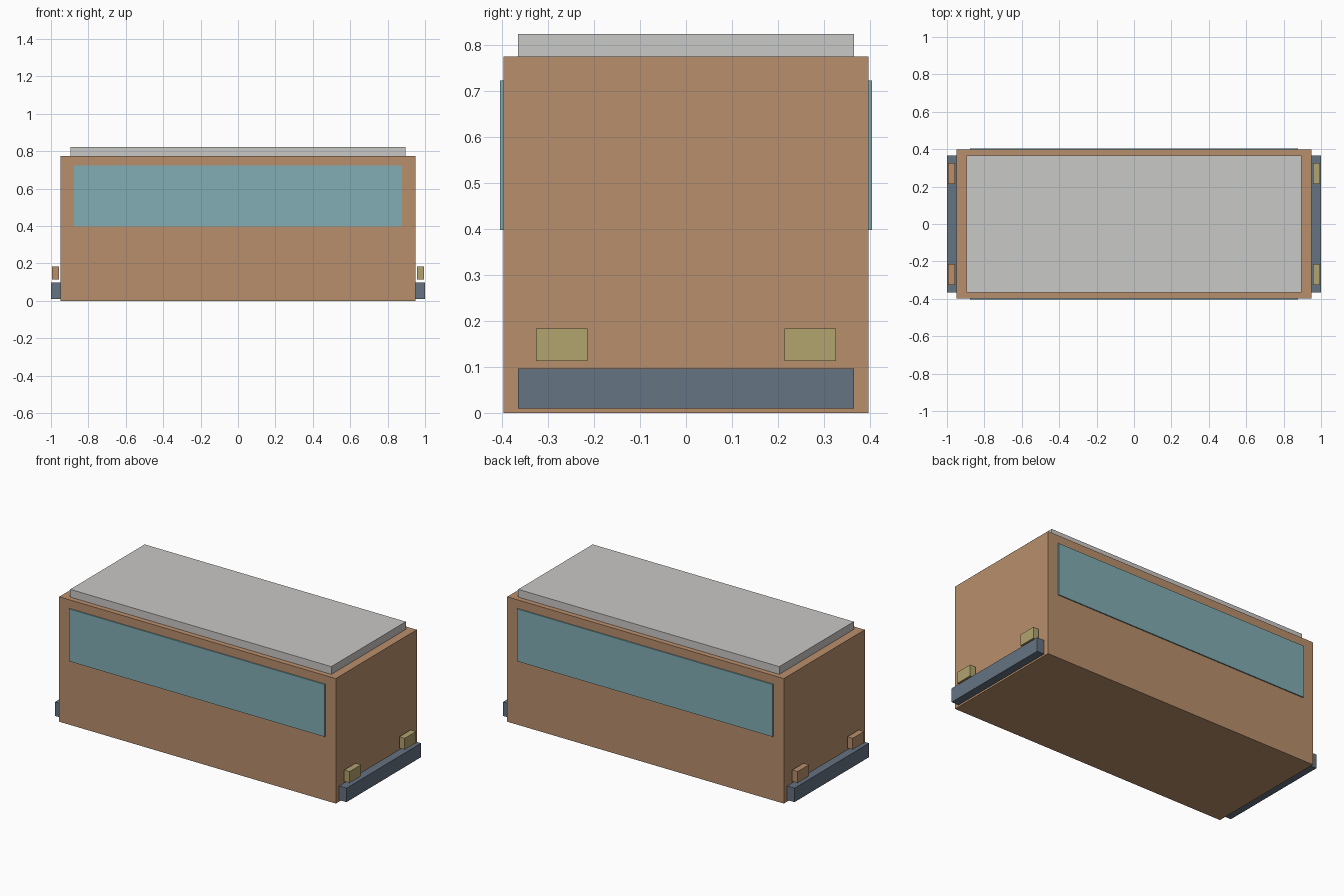
import bpy

if "Cube" in bpy.data.objects:
    bpy.data.objects.remove(bpy.data.objects["Cube"])


def srgb(r, g, b):
    lin = lambda c: c / 12.92 if c <= 0.04045 else ((c + 0.055) / 1.055) ** 2.4
    return tuple(lin(c / 255) for c in (r, g, b)) + (1.0,)


def material(name, *rgb):
    m = bpy.data.materials.new(name)
    m.diffuse_color = srgb(*rgb)
    m.use_nodes = True
    m.node_tree.nodes["Principled BSDF"].inputs["Base Color"].default_value = m.diffuse_color
    return m


brown = material("warm_brown", 185, 143, 108)
grey = material("light_grey", 201, 200, 198)
teal = material("glass_teal", 129, 173, 180)
slate = material("slate_blue", 101, 115, 130)
yellow = material("pale_yellow", 178, 163, 110)


def box(name, x, y, z, mat):
    """Box from (min, max) pairs on each axis."""
    bpy.ops.mesh.primitive_cube_add(size=1, location=[(a + b) / 2 for a, b in (x, y, z)])
    ob = bpy.context.object
    ob.name = name
    ob.scale = [abs(b - a) for a, b in (x, y, z)]
    bpy.ops.object.transform_apply(location=False, rotation=False, scale=True)
    ob.data.materials.append(mat)
    return ob


# Main body and roof slab
box("body", (-0.949, 0.949), (-0.397, 0.397), (0, 0.775), brown)
box("roof", (-0.896, 0.896), (-0.365, 0.365), (0.775, 0.823), grey)

for s, side in ((-1, "right"), (1, "left")):
    # Long side window plates
    box("window_" + side, (-0.878, 0.878), sorted((s * 0.396, s * 0.404)), (0.397, 0.722), teal)

for e, end, lamp in ((1, "front", yellow), (-1, "rear", brown)):
    # Bumper across each end
    box(end + "_bumper", sorted((e * 0.95, e * 1.0)), (-0.365, 0.365), (0.01, 0.097), slate)
    # Pair of lamps standing just off each end
    for s, side in ((-1, "right"), (1, "left")):
        box(f"{end}_lamp_{side}", sorted((e * 0.957, e * 0.994)),
            sorted((s * 0.214, s * 0.326)), (0.113, 0.183), lamp)
